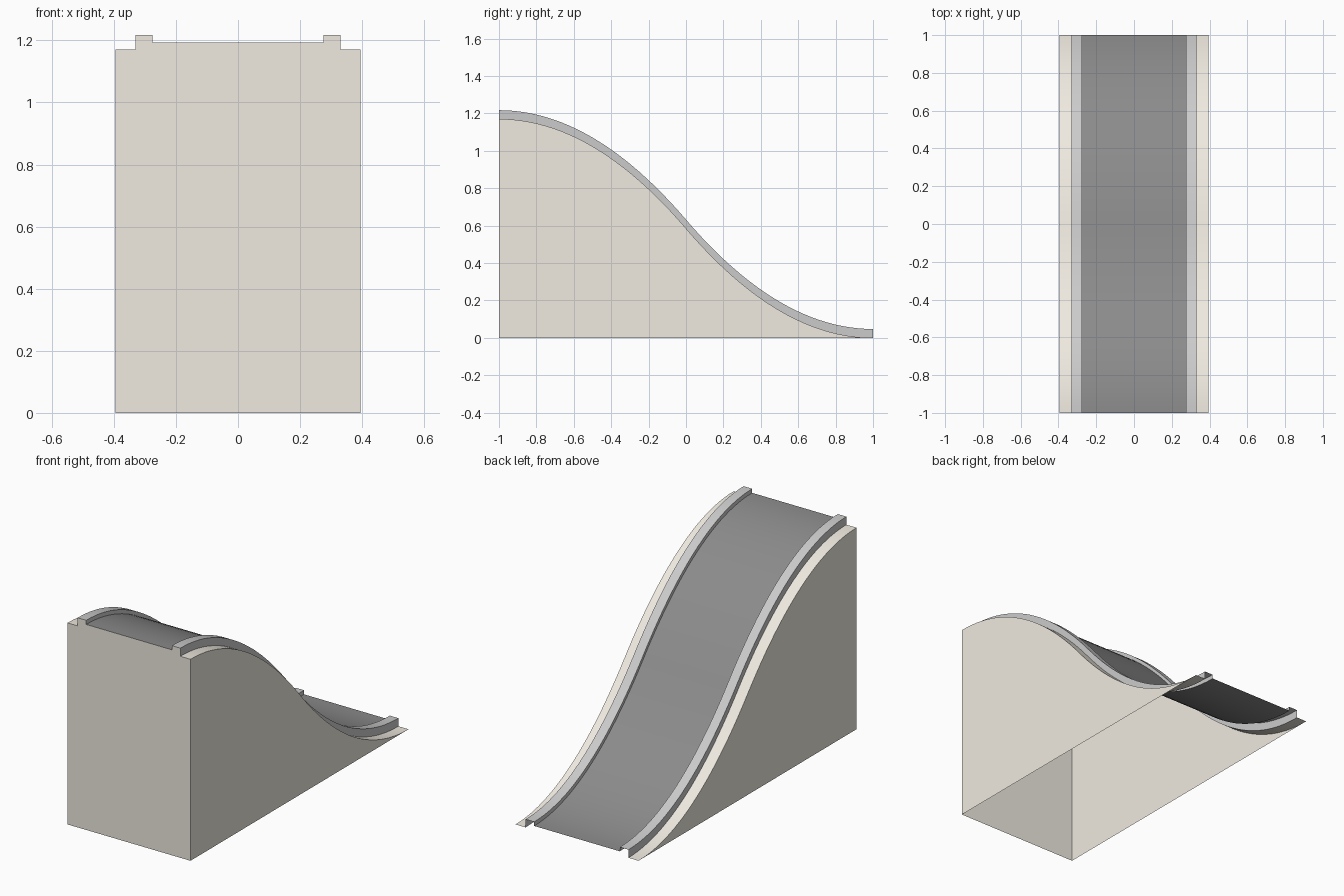
import bpy, bmesh

if "Cube" in bpy.data.objects:
    bpy.data.objects.remove(bpy.data.objects["Cube"])

HALF, RAIL_OUT, RAIL_IN = 0.395, 0.33, 0.275   # half widths
TOP, RAIL_H, ROAD_H = 1.17, 0.047, 0.023       # heights above the curve
N = 48

def curve(y):
    # S-shaped slope made of two parabolas
    return TOP - TOP / 2 * (1 + y) ** 2 if y < 0 else TOP / 2 * (1 - y) ** 2

YS = [-1 + 2 * i / N for i in range(N + 1)]

def material(name, rgb):
    m = bpy.data.materials.new(name)
    m.diffuse_color = (*rgb, 1)
    m.use_nodes = True
    m.node_tree.nodes["Principled BSDF"].inputs["Base Color"].default_value = m.diffuse_color
    return m

def sweep(bm, section):
    # Sweep an open (x, height) section along the slope
    rows = [[bm.verts.new((x, y, curve(y) + h)) for x, h in section] for y in YS]
    for a, b in zip(rows, rows[1:]):
        for k in range(len(section) - 1):
            bm.faces.new((a[k], a[k + 1], b[k + 1], b[k]))

def finish(name, bm, mat):
    bmesh.ops.remove_doubles(bm, verts=bm.verts, dist=1e-6)
    me = bpy.data.meshes.new(name)
    bm.to_mesh(me)
    bm.free()
    me.materials.append(mat)
    ob = bpy.data.objects.new(name, me)
    bpy.context.collection.objects.link(ob)
    bpy.ops.object.select_all(action='DESELECT')
    bpy.context.view_layer.objects.active = ob
    ob.select_set(True)
    bpy.ops.object.shade_smooth_by_angle(angle=0.52)
    return ob

cream = material("cream", (0.87, 0.83, 0.75))
light = material("light_grey", (0.53, 0.53, 0.53))
dark = material("dark_grey", (0.26, 0.26, 0.26))

# Hollow base: ledges and side walls, open underneath
bm = bmesh.new()
for s in (-1, 1):
    ledge = [(s * RAIL_OUT, 0), (s * HALF, 0)]
    sweep(bm, ledge if s > 0 else ledge[::-1])
    wall = [bm.verts.new((s * HALF, y, curve(y))) for y in YS]
    wall.insert(0, bm.verts.new((s * HALF, -1, 0)))
    bm.faces.new(wall[::-1] if s > 0 else wall)

# Front wall with the stepped top edge
half = [(HALF, 0), (HALF, TOP), (RAIL_OUT, TOP), (RAIL_OUT, TOP + RAIL_H),
        (RAIL_IN, TOP + RAIL_H), (RAIL_IN, TOP + ROAD_H)]
outline = half + [(-x, z) for x, z in half[::-1]]
bm.faces.new([bm.verts.new((x, -1, z)) for x, z in outline][::-1]).normal_flip()
bm.normal_update()
for f in bm.faces:
    if f.normal.y > 0.99:
        f.normal_flip()
finish("ramp_base", bm, cream)

# Raised rails on both sides
for s, name in ((-1, "left_rail"), (1, "right_rail")):
    bm = bmesh.new()
    section = [(s * RAIL_IN, ROAD_H), (s * RAIL_IN, RAIL_H),
               (s * RAIL_OUT, RAIL_H), (s * RAIL_OUT, 0)]
    sweep(bm, section if s > 0 else section[::-1])
    finish(name, bm, light)

# Sliding surface between the rails
bm = bmesh.new()
sweep(bm, [(-RAIL_IN, ROAD_H), (RAIL_IN, ROAD_H)])
finish("slide_surface", bm, dark)
